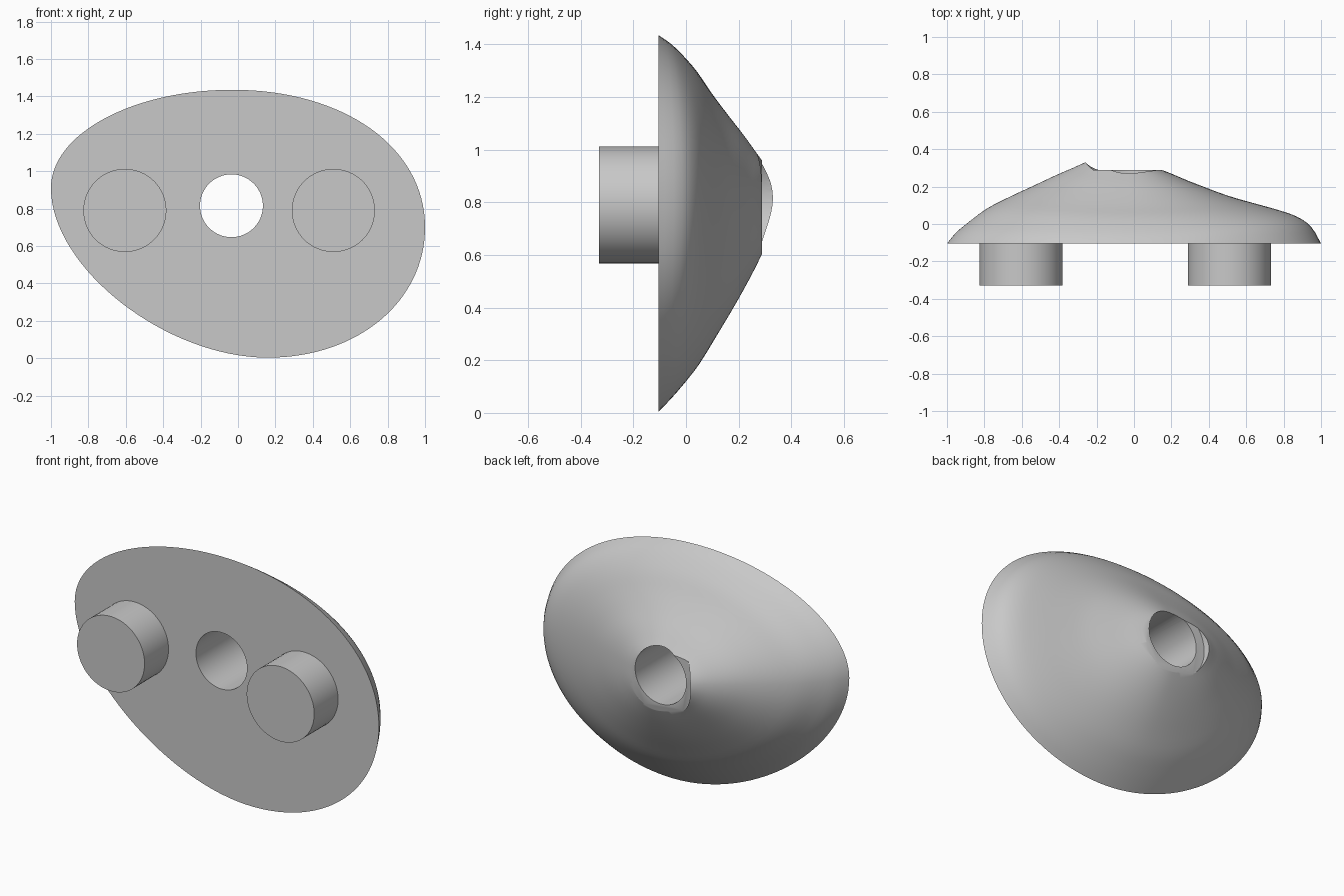
import bpy, bmesh, math
from mathutils import Matrix, Vector
from mathutils.geometry import interpolate_bezier

cube = bpy.data.objects.get("Cube")
if cube:
    bpy.data.objects.remove(cube, do_unlink=True)

grey = bpy.data.materials.new("plain grey")
grey.use_nodes = True
colour = (0.58, 0.58, 0.58, 1)
grey.diffuse_color = colour
grey.node_tree.nodes["Principled BSDF"].inputs["Base Color"].default_value = colour

BASE, HOLE_X, HOLE_Z = -0.105, -0.035, 0.815


def spline(points, steps):
    """Smooth open curve through points of any dimension."""
    def pick(i):
        return points[min(max(i, 0), len(points) - 1)]
    out = []
    for i in range(len(points) - 1):
        for k in range(steps):
            t = k / steps
            out.append([b + t / 2 * (c - a + t * (2*a - 5*b + 4*c - d + t * (3*(b - c) + d - a)))
                        for a, b, c, d in zip(pick(i - 1), pick(i), pick(i + 1), pick(i + 2))])
    return out + [points[-1]]


def quarter(start, end, corner, fullness):
    """Quarter of the outline, bulging toward a corner of its bounding box."""
    start, end, corner = Vector(start), Vector(end), Vector(corner)
    return interpolate_bezier(start, start.lerp(corner, fullness),
                              end.lerp(corner, fullness), end, 33)[:-1]


def finish(bm, name):
    bmesh.ops.recalc_face_normals(bm, faces=bm.faces)
    mesh = bpy.data.meshes.new(name)
    bm.to_mesh(mesh)
    bm.free()
    mesh.materials.append(grey)
    obj = bpy.data.objects.new(name, mesh)
    bpy.context.collection.objects.link(obj)
    return obj


def select(obj):
    bpy.ops.object.select_all(action="DESELECT")
    obj.select_set(True)
    bpy.context.view_layer.objects.active = obj


def smooth(obj):
    select(obj)
    bpy.ops.object.shade_smooth_by_angle(angle=math.radians(30))


def cylinder(name, x, z, radius, y0, y1):
    bm = bmesh.new()
    place = Matrix.Translation((x, (y0 + y1) / 2, z)) @ Matrix.Rotation(math.pi / 2, 4, "X")
    bmesh.ops.create_cone(bm, cap_ends=True, segments=64, radius1=radius, radius2=radius,
                          depth=y1 - y0, matrix=place)
    return finish(bm, name)


# Egg-shaped outline of the flat face (x, z)
left, top, right, bottom = (-1, .91), (-.03, 1.435), (1, .7), (.16, .003)
outline = (quarter(left, top, (-1, 1.435), .55) + quarter(top, right, (1, 1.435), .58)
           + quarter(right, bottom, (1, .003), .57) + quarter(bottom, left, (-1, .003), .47))

# Dome profile: fraction of radius, then height toward low x, high x, up, down
profile = spline([(1, BASE, BASE, BASE, BASE), (.95, -.045, -.015, -.06, -.068),
                  (.88, .012, .038, -.014, -.018), (.78, .085, .075, .04, .047),
                  (.65, .15, .112, .095, .113), (.52, .208, .15, .155, .177),
                  (.4, .262, .195, .213, .232), (.3, .303, .235, .258, .274),
                  (.2, .342, .278, .3, .31), (.08, .35, .32, .33, .335)], 3)

# Domed body, lofted from the outline to the summit
bm = bmesh.new()
rings = []
for s, low_x, high_x, up, down in profile:
    ring = []
    for x, z in outline:
        dx, dz = x - HOLE_X, z - HOLE_Z
        # The ridge on the low-x side dips slightly below the hole centre
        tilt = dz - .12 * min(dx, 0)
        across = dx * dx / (dx * dx + 1.8 * tilt * tilt)
        y = across * (high_x if dx > 0 else low_x) + (1 - across) * (up if tilt > 0 else down)
        ring.append(bm.verts.new((HOLE_X + s * dx, y, HOLE_Z + s * dz)))
    rings.append(ring)
count = len(outline)
for a, b in zip(rings, rings[1:]):
    for i in range(count):
        j = (i + 1) % count
        bm.faces.new((a[i], a[j], b[j], b[i]))
bm.faces.new(rings[0])
summit = bm.verts.new((HOLE_X, .338, HOLE_Z))
for i in range(count):
    bm.faces.new((rings[-1][i], rings[-1][(i + 1) % count], summit))
body = finish(bm, "domed_body")

# Bolt hole and shallow washer seat
cutters = [cylinder("bolt_hole_cutter", HOLE_X, HOLE_Z, .168, -.5, .6),
           cylinder("washer_seat_cutter", HOLE_X, HOLE_Z, .225, .288, .6)]
for cutter in cutters:
    cutter.hide_render = True
    mod = body.modifiers.new(cutter.name, "BOOLEAN")
    mod.operation, mod.solver, mod.object = "DIFFERENCE", "EXACT", cutter
    select(body)
    bpy.ops.object.modifier_apply(modifier=mod.name)
for cutter in cutters:
    bpy.data.objects.remove(cutter, do_unlink=True)
smooth(body)

# Two round pegs on the flat face
for name, x in (("right_peg", -.605), ("left_peg", .51)):
    smooth(cylinder(name, x, .79, .222, -.33, BASE))
